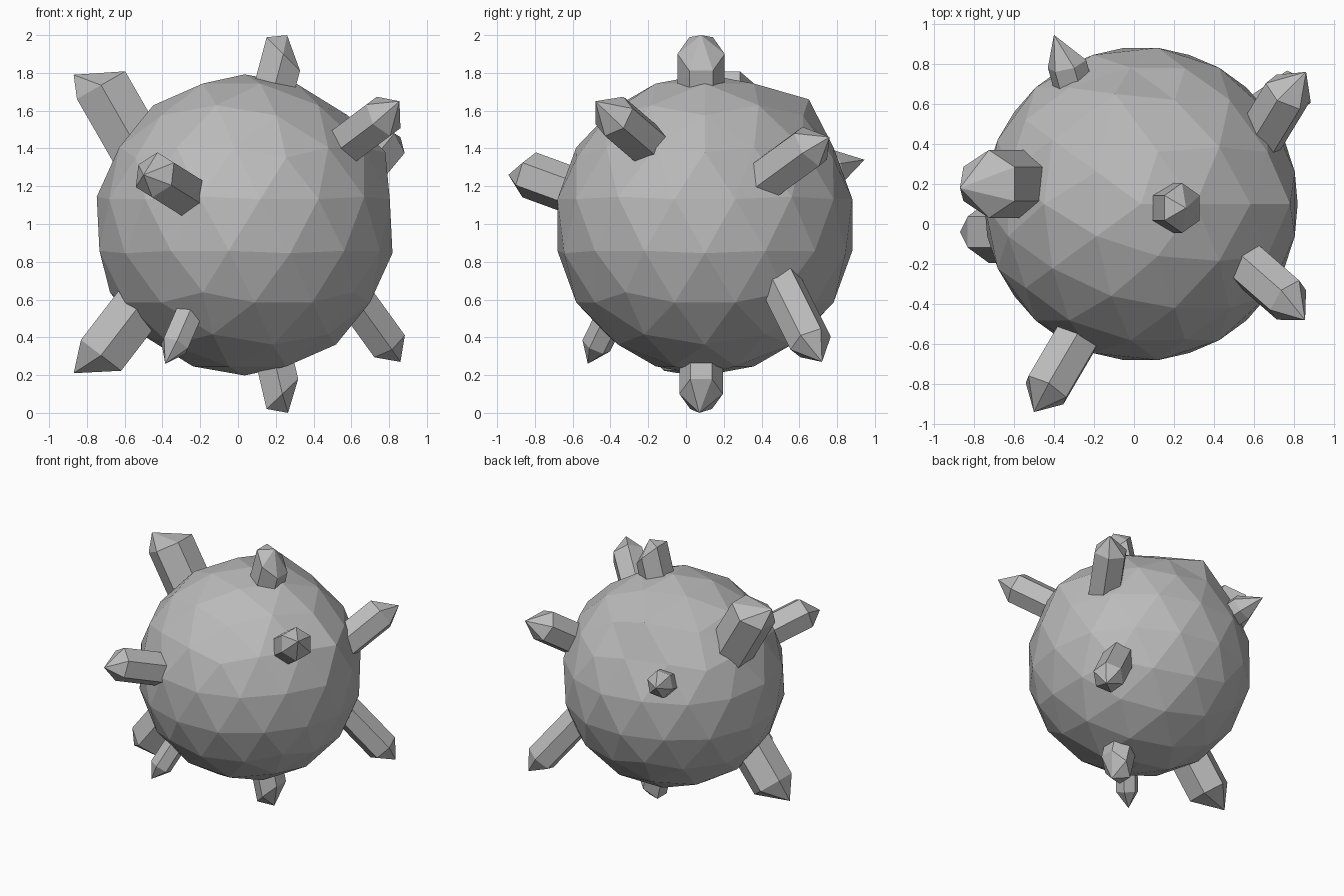
import bpy, bmesh, math
from mathutils import Vector

if "Cube" in bpy.data.objects:
    bpy.data.objects.remove(bpy.data.objects["Cube"], do_unlink=True)

GREY = (0.5, 0.5, 0.5, 1)
stone = bpy.data.materials.new("grey_stone")
stone.use_nodes = True
stone.diffuse_color = GREY
stone.node_tree.nodes["Principled BSDF"].inputs["Base Color"].default_value = GREY


def add_object(name, bm):
    bmesh.ops.recalc_face_normals(bm, faces=bm.faces)
    mesh = bpy.data.meshes.new(name)
    bm.to_mesh(mesh)
    bm.free()
    mesh.materials.append(stone)
    obj = bpy.data.objects.new(name, mesh)
    bpy.context.collection.objects.link(obj)
    return obj


# Faceted ball: icosahedron with each edge cut in three, pushed out to a sphere
CENTRE = Vector((0.035, 0.1, 0.995))
RADIUS = 0.797
bm = bmesh.new()
bmesh.ops.create_icosphere(bm, subdivisions=1, radius=1)
bmesh.ops.subdivide_edges(bm, edges=bm.edges[:], cuts=2, use_grid_fill=True)
bmesh.ops.triangulate(bm, faces=bm.faces[:])
for v in bm.verts:
    v.co = v.co.normalized() * RADIUS

# Two uneven corners that stick out of the ball
for target in (Vector((-0.13, 0.55, 0.665)), Vector((0.745, 0, 0.385))):
    nearest = min(bm.verts, key=lambda v: (v.co.normalized() - target.normalized()).length)
    nearest.co = target
bmesh.ops.translate(bm, verts=bm.verts, vec=CENTRE)
add_object("ball", bm)


def crystal(name, base, shoulder, apex, radius, tilt=(0, 0, 0), sides=6):
    """Prism from base to shoulder, closed by a point; tilt slants the shoulder."""
    base, shoulder, apex, tilt = map(Vector, (base, shoulder, apex, tilt))
    axis = (shoulder - base).normalized()
    side = axis.cross(Vector((0, 1, 0))).normalized()
    other = axis.cross(side)
    bm = bmesh.new()
    low, high = [], []
    for i in range(sides):
        a = math.tau * (i + 0.5) / sides
        off = (side * math.cos(a) + other * math.sin(a)) * radius
        low.append(bm.verts.new(base + off))
        high.append(bm.verts.new(shoulder + off + axis * tilt.dot(off)))
    tip = bm.verts.new(apex)
    bm.faces.new(low)
    for i in range(sides):
        j = (i + 1) % sides
        bm.faces.new((low[i], low[j], high[j], high[i]))
        bm.faces.new((high[i], high[j], tip))
    return add_object(name, bm)


# Crystals growing out of the ball
crystal("top_crystal", (0.16, 0.08, 1.6), (0.24, 0.08, 1.9), (0.26, 0.08, 2), 0.125, (-0.6, 0, 0))
crystal("bottom_crystal", (0.16, 0.08, 0.42), (0.235, 0.08, 0.1), (0.265, 0.07, 0), 0.115, (-0.6, 0, 0))
crystal("upper_right_crystal", (-0.475, 0.2, 1.3), (-0.725, 0.2, 1.735), (-0.87, 0.18, 1.79), 0.17)
crystal("lower_right_crystal", (-0.425, -0.04, 0.695), (-0.725, -0.04, 0.305), (-0.87, -0.04, 0.21), 0.155)
crystal("front_crystal", (-0.2, -0.42, 1.11), (-0.44, -0.83, 1.26), (-0.5, -0.94, 1.26), 0.125)
crystal("front_left_crystal", (0.45, -0.1, 1.33), (0.77, -0.38, 1.57), (0.855, -0.48, 1.65), 0.12)
crystal("lower_left_crystal", (0.53, 0.48, 0.73), (0.79, 0.66, 0.37), (0.86, 0.72, 0.27), 0.115)
crystal("upper_left_crystal", (0.545, 0.29, 1.14), (0.77, 0.66, 1.41), (0.86, 0.76, 1.46), 0.125)
crystal("small_front_crystal", (-0.25, -0.38, 0.55), (-0.335, -0.475, 0.355), (-0.385, -0.52, 0.26), 0.08)
crystal("small_back_crystal", (-0.25, 0.5, 1.2), (-0.335, 0.8, 1.3), (-0.4, 0.945, 1.34), 0.1)
